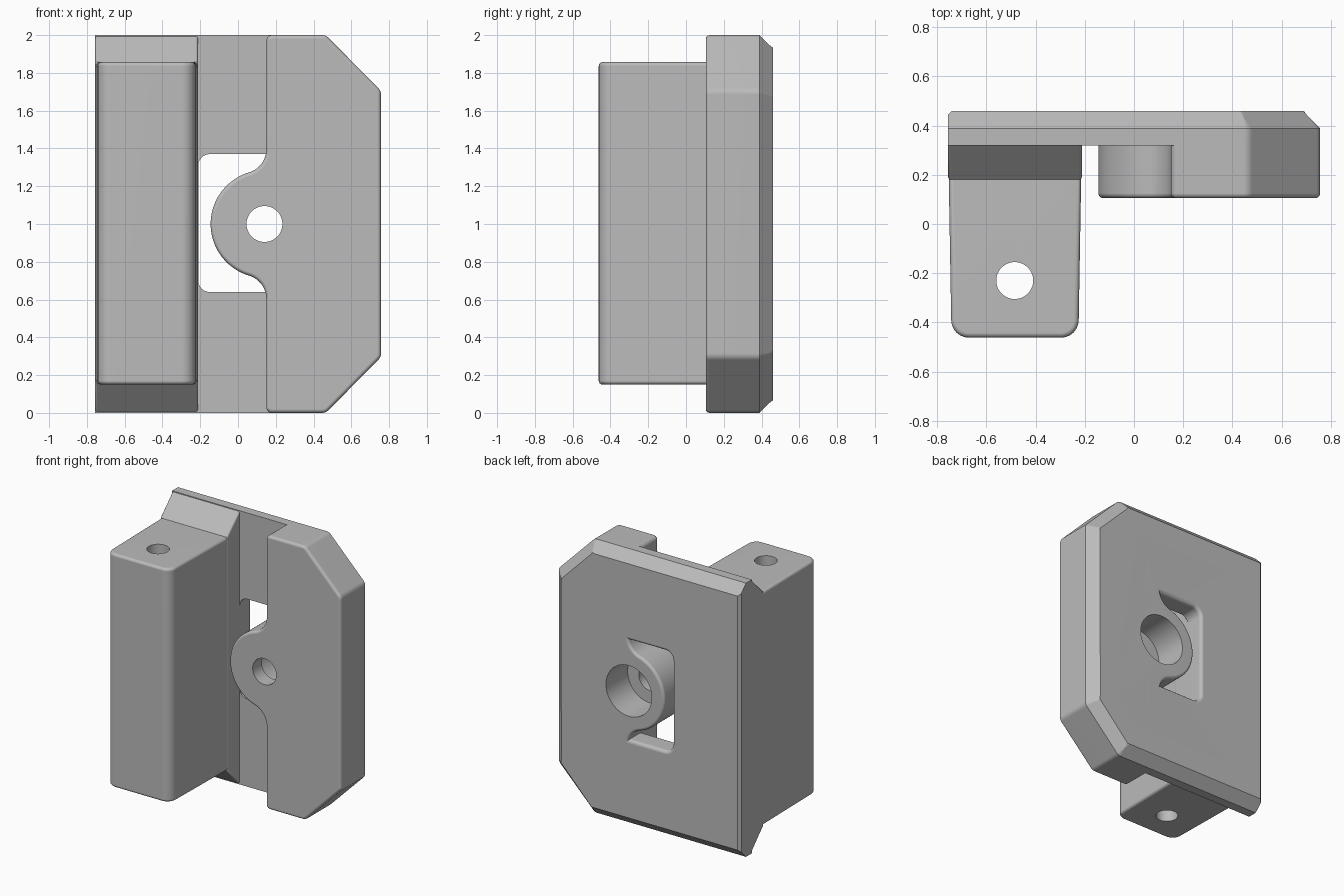
import bpy, bmesh
from math import sin, cos, pi, radians
from mathutils import Vector

if "Cube" in bpy.data.objects:
    bpy.data.objects.remove(bpy.data.objects["Cube"])

grey = bpy.data.materials.new("plain grey")
grey.use_nodes = True
grey.diffuse_color = (0.5, 0.5, 0.5, 1)
grey.node_tree.nodes["Principled BSDF"].inputs["Base Color"].default_value = (0.5, 0.5, 0.5, 1)


def arc(cx, cy, r, start, end, n):
    angles = [radians(start + (end - start) * i / n) for i in range(n + 1)]
    return [(cx + r * cos(a), cy + r * sin(a)) for a in angles]


def circle(cx, cy, r):
    return arc(cx, cy, r, 0, 360, 64)[:-1]


def rounded(corners, n=6):
    """Outline from (u, v, tangent length) corners; zero keeps a corner sharp."""
    out = []
    for i, (u, v, t) in enumerate(corners):
        p = Vector((u, v))
        if t == 0:
            out.append((u, v))
            continue
        a = (Vector(corners[i - 1][:2]) - p).normalized()
        b = (Vector(corners[(i + 1) % len(corners)][:2]) - p).normalized()
        w = sin(a.angle(b) / 2)
        for k in range(n + 1):
            s = k / n
            k0, k1, k2 = (1 - s) ** 2, 2 * w * s * (1 - s), s * s
            q = ((p + a * t) * k0 + p * k1 + (p + b * t) * k2) / (k0 + k1 + k2)
            out.append((q.x, q.y))
    return out


def inset(outline, d):
    """Move an anticlockwise outline inwards by d."""
    pts = [Vector(p) for p in outline]
    out = []
    for i, p in enumerate(pts):
        e1 = (p - pts[i - 1]).normalized()
        e2 = (pts[(i + 1) % len(pts)] - p).normalized()
        n1, n2 = Vector((-e1.y, e1.x)), Vector((-e2.y, e2.x))
        out.append(p + (n1 + n2) * (d / (1 + n1.dot(n2))))
    return out


def soft(a, b, r, both=True, n=4):
    """Levels from a to b with rounded rims."""
    rim = [(r * (1 - cos(pi / 2 * i / n)), r * (1 - sin(pi / 2 * i / n))) for i in range(n + 1)]
    levels = [(a + h, d) for h, d in rim]
    return levels + ([(b - h, d) for h, d in reversed(rim)] if both else [(b, 0)])


def loft(name, outline, levels, axis, keep_left=None):
    """Stack insets of one outline along an axis and cap the ends."""
    area = sum(p[0] * q[1] - q[0] * p[1] for p, q in zip(outline, outline[1:] + outline[:1]))
    if area < 0:
        outline = outline[::-1]
    bm = bmesh.new()
    rings = []
    for h, d in levels:
        ring = []
        for (u0, v0), q in zip(outline, inset(outline, d)):
            u, v = q.x, q.y
            if keep_left is not None and u0 < keep_left:
                u = u0 + max(0, d - 0.055)
            co = {"X": (h, u, v), "Y": (u, h, v), "Z": (u, v, h)}[axis]
            ring.append(bm.verts.new(co))
        rings.append(ring)
    for lo, hi in zip(rings, rings[1:]):
        for i in range(len(lo)):
            j = (i + 1) % len(lo)
            bm.faces.new((lo[i], lo[j], hi[j], hi[i]))
    bm.faces.new(rings[0])
    bm.faces.new(rings[-1])
    bmesh.ops.recalc_face_normals(bm, faces=bm.faces[:])
    mesh = bpy.data.meshes.new(name)
    bm.to_mesh(mesh)
    bm.free()
    mesh.materials.append(grey)
    ob = bpy.data.objects.new(name, mesh)
    bpy.context.collection.objects.link(ob)
    return ob


def activate(ob):
    bpy.ops.object.select_all(action="DESELECT")
    ob.select_set(True)
    bpy.context.view_layer.objects.active = ob


def cut(ob, cutters):
    activate(ob)
    for c in cutters:
        m = ob.modifiers.new("cut", "BOOLEAN")
        m.operation, m.solver, m.object = "DIFFERENCE", "EXACT", c
        bpy.ops.object.modifier_apply(modifier=m.name)


# Back plate with clipped corners and a chamfered rear rim
LEFT, RIGHT, BACK = -0.757, 0.757, 0.46
plate_outline = rounded([(LEFT, 0, 0), (0.465, 0, 0.02), (RIGHT, 0.295, 0.02),
                         (RIGHT, 1.705, 0.02), (0.465, 2, 0.02), (LEFT, 2, 0)])
plate = loft("back_plate", plate_outline,
             [(0.32, 0), (0.388, 0), (0.443, 0.055), (BACK, 0.072)], "Y", keep_left=-0.5)

# Thick side block, sharing the clipped corners
block = loft("side_block", rounded([(0.15, 0, 0.03), (0.465, 0, 0.02), (RIGHT, 0.295, 0.02),
                                    (RIGHT, 1.705, 0.02), (0.465, 2, 0.02), (0.15, 2, 0.03)]),
             soft(0.105, 0.35, 0.02, both=False), "Y")

# Round boss blending into the block with concave fillets
boss_outline = ([(0.3, 1.6), (0.15, 1.6)] + arc(0.02, 1.397, 0.13, 0, -73.2, 12)
                + arc(0.14, 1, 0.285, 106.8, 253.2, 40)[1:]
                + arc(0.02, 0.603, 0.13, 73.2, 0, 12)[1:] + [(0.15, 0.4), (0.3, 0.4)])
boss = loft("bolt_boss", boss_outline, soft(0.105, BACK, 0.02), "Y")

# Front rail, slightly tapered, with rounded front corners
rail = loft("front_rail", rounded([(-0.742, -0.462, 0.07), (-0.226, -0.462, 0.07),
                                   (-0.212, 0.35, 0), (-0.756, 0.35, 0)]),
            soft(0.15, 1.857, 0.02), "Z")

# Sloped web joining the rail to the plate at both ends
web = loft("rail_web", rounded([(0.18, 0.15, 0), (0.325, 0, 0.015), (0.38, 0, 0),
                                (0.38, 2, 0), (0.325, 2, 0.015), (0.18, 1.857, 0)]),
           soft(-0.756, -0.212, 0.012), "X")

# Cutters: window with a flared rear rim, stepped bolt hole, rail pin hole
window = loft("window_cutter", rounded([(-0.21, 0.64, 0.06), (0.15, 0.64, 0),
                                        (0.15, 1.37, 0), (-0.21, 1.37, 0.06)]),
              [(0.25, 0), (0.435, 0), (0.447, -0.004), (0.456, -0.012),
               (BACK, -0.025), (0.5, -0.025)], "Y")
bolt = loft("bolt_cutter", circle(0.14, 1, 0.095), [(0, 0), (0.6, 0)], "Y")
counterbore = loft("counterbore_cutter", circle(0.14, 1, 0.185), [(0.21, 0), (0.6, 0)], "Y")
pin = loft("pin_cutter", circle(-0.485, -0.23, 0.075), [(-0.2, 0), (2.2, 0)], "Z")

cut(plate, [window, counterbore])
cut(block, [bolt, counterbore])
cut(boss, [bolt, counterbore])
cut(rail, [pin])
for c in (window, bolt, counterbore, pin):
    bpy.data.objects.remove(c)

# Smooth the rounded rims while keeping the large faces flat
for ob in (plate, block, boss, rail, web):
    activate(ob)
    bpy.ops.object.shade_smooth_by_angle(angle=radians(32))
    weighted = ob.modifiers.new("weighted_normals", "WEIGHTED_NORMAL")
    weighted.keep_sharp = True
